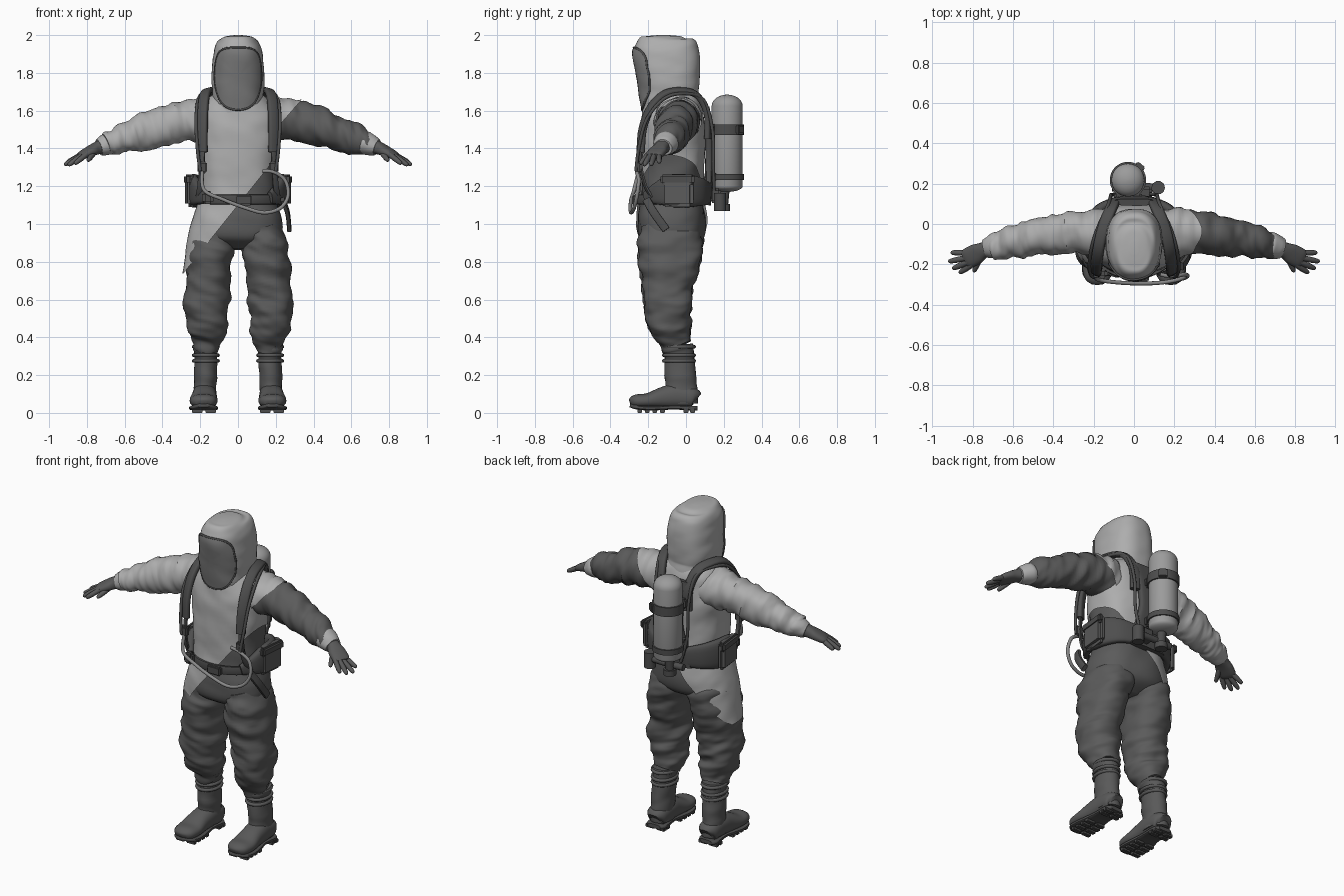
import bpy, bmesh, math
from mathutils import Vector, noise
from mathutils.bvhtree import BVHTree


def mat(name, v):
    m = bpy.data.materials.new(name)
    m.diffuse_color = (v, v, v, 1)
    return m


LIGHT = mat("light suit fabric", 0.42)
DARK = mat("dark suit fabric", 0.105)
VISOR = mat("visor grey", 0.2)
GEAR = mat("harness charcoal", 0.075)
RUBBER = mat("boot and glove rubber", 0.1)
TANK = mat("tank grey", 0.33)
HOSE = mat("hose grey", 0.25)


def finish(bm, name, m):
    bmesh.ops.recalc_face_normals(bm, faces=bm.faces)
    for f in bm.faces:
        f.smooth = True
    for e in bm.edges:
        if len(e.link_faces) == 2 and e.calc_face_angle() > math.radians(42):
            e.smooth = False
    me = bpy.data.meshes.new(name)
    bm.to_mesh(me)
    bm.free()
    ob = bpy.data.objects.new(name, me)
    me.materials.append(m)
    bpy.context.collection.objects.link(ob)
    return ob


def spline(pts, sub, closed=False):
    P = [Vector(p) for p in pts]
    n, out = len(P), []
    for i in range(n if closed else n - 1):
        g = lambda k: P[k % n] if closed else P[max(0, min(n - 1, k))]
        a, b, c, d = g(i - 1), g(i), g(i + 1), g(i + 2)
        for j in range(sub):
            t = j / sub
            out.append(0.5 * (2 * b + (c - a) * t + (2 * a - 5 * b + 4 * c - d) * t * t
                              + (3 * b - a - 3 * c + d) * t ** 3))
    return out if closed else out + [P[-1]]


def sweep(name, pts, m, ref=(0, 0, 1), n=32, sub=6, p=2.0, amp=0, freq=(7, 7, 16),
          grow=0, closed=False, cut=None):
    """Skin superellipse rings (x, y, z, half width, half depth along ref)."""
    R = spline(pts, sub, closed)
    C = [Vector(r[:3]) for r in R]
    bm, rings = bmesh.new(), []
    for i, r in enumerate(R):
        if closed:
            T = C[(i + 1) % len(C)] - C[i - 1]
        else:
            T = C[min(i + 1, len(C) - 1)] - C[max(i - 1, 0)]
        T.normalize()
        up = ref(C[i]) if callable(ref) else Vector(ref)
        A = up.cross(T).normalized()
        B = T.cross(A)
        ring = []
        for k in range(n):
            t = 2 * math.pi * k / n
            c, s = math.cos(t), math.sin(t)
            d = A * math.copysign(abs(c) ** (2 / p), c) * (r[3] + grow) \
                + B * math.copysign(abs(s) ** (2 / p), s) * (r[4] + grow)
            q = C[i] + d
            if amp:
                w = Vector((q.x * freq[0], q.y * freq[1], q.z * freq[2]))
                w.z += 1.5 * q.x * freq[0] * 0.4
                q += d.normalized() * amp * (noise.noise(w) + 0.4 * noise.noise(w * 2.1))
            ring.append(bm.verts.new(q))
        rings.append(ring)
    for i in range(len(rings) if closed else len(rings) - 1):
        a, b = rings[i], rings[(i + 1) % len(rings)]
        for k in range(n):
            bm.faces.new((a[k], a[(k + 1) % n], b[(k + 1) % n], b[k]))
    if not closed:
        bm.faces.new(rings[0])
        bm.faces.new(rings[-1])
    if cut:  # keep the side the normal points away from
        bmesh.ops.bisect_plane(bm, geom=bm.verts[:] + bm.edges[:] + bm.faces[:],
                               plane_co=cut[0], plane_no=cut[1], clear_outer=True)
    return finish(bm, name, m)


def tube(name, pts, r, m, **kw):
    return sweep(name, [(*p, r, r) for p in pts], m, n=10, **kw)


def box(name, c, size, m, bevel=0.01, rot=(0, 0, 0)):
    bm = bmesh.new()
    bmesh.ops.create_cube(bm, size=1)
    bmesh.ops.scale(bm, vec=size, verts=bm.verts)
    bmesh.ops.bevel(bm, geom=bm.edges[:], offset=bevel, segments=2, affect='EDGES')
    ob = finish(bm, name, m)
    ob.location, ob.rotation_euler = c, rot
    return ob


Y, Z = (0, 1, 0), (0, 0, 1)

# torso: dark overall body, then the light jacket cut along a diagonal hem
upper = [(0, -.075, 1.02, .235, .18), (0, -.075, 1.12, .205, .165), (0, -.075, 1.22, .195, .16),
         (0, -.075, 1.34, .2, .16), (0, -.07, 1.48, .215, .162), (0, -.068, 1.58, .205, .15),
         (0, -.07, 1.65, .16, .135), (0, -.07, 1.70, .10, .11)]
sweep("overall_body", [(0, -.08, .865, .06, .08), (0, -.078, .92, .215, .165)] + upper, DARK,
      Y, n=48, p=2.4, amp=.008, freq=(7, 7, 9))
sweep("jacket", [(0, -.085, .74, .285, .165), (0, -.08, .9, .26, .175)] + upper, LIGHT, Y, n=64,
      p=2.4, amp=.008, freq=(7, 7, 9), grow=.011, cut=((0, 0, 1.1), (1.25, 0, -1)))

# hood with visor laid onto its front
hood = sweep("hood", [(0, -.075, 1.56, .17, .155), (0, -.078, 1.62, .135, .155),
                      (0, -.088, 1.68, .134, .155), (0, -.09, 1.76, .14, .163),
                      (0, -.098, 1.86, .135, .172), (0, -.112, 1.93, .122, .17),
                      (0, -.118, 1.97, .103, .145), (0, -.118, 1.992, .07, .1),
                      (0, -.118, 2.0, .02, .03)], LIGHT, Y, n=64, p=2.5, amp=.004)
tree = BVHTree.FromPolygons([v.co for v in hood.data.vertices],
                            [f.vertices[:] for f in hood.data.polygons])
half = [(.075, 1.925), (.108, 1.885), (.12, 1.8), (.115, 1.72), (.09, 1.65), (.05, 1.615)]
outline = spline([(0, 1.932)] + half + [(0, 1.605)] + [(-x, z) for x, z in reversed(half)], 4, True)


def on_hood(x, z, lift):
    hit = tree.ray_cast(Vector((x, -1, z)), Vector((0, 1, 0)))
    return hit[0] + hit[1] * lift if hit[1].y < 0 else hit[0] - hit[1] * lift


bm = bmesh.new()
loops = [[bm.verts.new(on_hood(q[0] * f, 1.77 + (q[1] - 1.77) * f, .006)) for q in outline]
         for f in (1, .9, .75, .55, .3, .1)]
for a, b in zip(loops, loops[1:]):
    for k in range(len(a)):
        bm.faces.new((a[k - 1], a[k], b[k], b[k - 1]))
bm.faces.new(loops[-1])
finish(bm, "visor", VISOR)
tube("visor_rim", [on_hood(q[0], q[1], .003) for q in outline], .006, GEAR, ref=Y, sub=1, closed=True)

for s in (-1, 1):
    side = "left" if s > 0 else "right"
    mir = lambda pts: [(s * q[0], *q[1:]) for q in pts]

    # trouser legs with gathered folds
    sweep(side + "_trouser_leg", mir([
        (.115, -.08, .98, .10, .15), (.135, -.08, .90, .125, .168), (.152, -.088, .8, .122, .16),
        (.165, -.097, .68, .117, .138), (.17, -.097, .58, .119, .126), (.172, -.09, .5, .115, .118),
        (.166, -.075, .43, .1, .104), (.168, -.058, .38, .082, .088), (.17, -.045, .35, .07, .08)]),
        DARK, Y, n=48, sub=8, p=2.2, amp=.022, freq=(6, 6, 14))

    # boots
    sweep(side + "_boot_shaft", mir([
        (.17, -.042, .36, .068, .08), (.17, -.04, .34, .07, .084), (.17, -.036, .31, .062, .08),
        (.172, -.03, .2, .06, .082), (.175, -.025, .12, .06, .085), (.176, -.025, .05, .062, .085)]),
        RUBBER, Y, n=32, amp=.006)
    for z in (.35, .305, .275):
        ring = [(s * .17 + .064 * math.cos(t * math.pi / 8), -.037 + .08 * math.sin(t * math.pi / 8), z)
                for t in range(16)]
        tube(side + "_boot_fold", ring, .01, RUBBER, sub=1, closed=True)
    sweep(side + "_boot_foot", mir([
        (.176, .056, .07, .035, .035), (.176, .035, .08, .06, .055), (.177, -.05, .088, .065, .065),
        (.18, -.12, .08, .066, .058), (.182, -.2, .065, .074, .04), (.182, -.26, .062, .066, .036),
        (.182, -.288, .058, .045, .026), (.182, -.298, .055, .015, .012)]), RUBBER, Z, n=28, p=2.3)
    sweep(side + "_sole", mir([
        (.176, .06, .025, .04, .012), (.177, .03, .025, .062, .013), (.178, -.06, .03, .058, .012),
        (.18, -.12, .027, .066, .012), (.182, -.2, .025, .077, .012), (.182, -.26, .03, .068, .012),
        (.182, -.297, .04, .03, .01)]), GEAR, Z, n=24, p=4)
    for y in (.035, .0, -.125, -.165, -.205, -.245):
        for dx in (-.036, .036):
            box(side + "_tread", (s * .18 + dx, y, .011), (.055, .025, .022), GEAR, .003)

    # sleeves
    arm = mir([(.1, -.05, 1.545, .11, .115), (.2, -.045, 1.55, .112, .115),
               (.31, -.042, 1.54, .105, .106), (.42, -.055, 1.515, .1, .104),
               (.52, -.072, 1.48, .092, .09), (.6, -.09, 1.455, .084, .08),
               (.66, -.102, 1.435, .07, .066), (.7, -.112, 1.42, .06, .058)])
    fold = dict(n=40, sub=8, amp=.018, freq=(16, 7, 7))
    sweep(side + "_sleeve", arm, LIGHT if s < 0 else DARK, Z, **fold)
    if s > 0:
        sweep("left_shoulder_cape", arm, LIGHT, Z, grow=.008, cut=((.33, 0, 1.65), (1, 0, -.87)), **fold)
    sweep(side + "_cuff", mir([(.665, -.103, 1.434, .062, .06), (.68, -.106, 1.427, .066, .062),
                               (.715, -.116, 1.412, .056, .054), (.735, -.122, 1.405, .048, .045)]),
          LIGHT, Z, n=28, amp=.006)

    # gloves: palm, four fingers and a thumb
    sweep(side + "_palm", mir([(.70, -.115, 1.418, .042, .042), (.745, -.13, 1.402, .04, .034),
                               (.78, -.148, 1.386, .05, .028), (.82, -.168, 1.366, .05, .022),
                               (.838, -.177, 1.358, .04, .015)]), RUBBER, Z, n=24, p=2.4)
    for a, b in (((.80, -.2, 1.37), (.866, -.243, 1.318)), ((.82, -.188, 1.367), (.9, -.222, 1.31)),
                 ((.83, -.168, 1.363), (.92, -.186, 1.312)), ((.825, -.143, 1.368), (.908, -.142, 1.325)),
                 ((.755, -.15, 1.385), (.795, -.238, 1.335))):
        a, b = Vector((s * a[0], *a[1:])), Vector((s * b[0], *b[1:]))
        sweep(side + "_finger", [(*a.lerp(b, t), r, r) for t, r in
                                 ((0, .014), (.5, .0145), (.85, .012), (.97, .008), (1, .002))],
              RUBBER, Z, n=12, sub=3)

    # padded shoulder strap, its webbing and the pressure hose beside it
    out = lambda q: Vector((q.x * .5, q.y + .06, q.z - 1.42))
    path = [(.09, .115, 1.45), (.095, .112, 1.58), (.12, .06, 1.68), (.155, -.03, 1.705),
            (.175, -.12, 1.685), (.185, -.19, 1.61), (.188, -.23, 1.5), (.188, -.24, 1.38)]
    sweep(side + "_shoulder_strap", [(*q, .028, .016) for q in mir(path)], GEAR, out, n=16, p=3.5)
    low = [(.188, -.235, 1.4), (.192, -.24, 1.3), (.2, -.215, 1.2), (.21, -.18, 1.14)]
    sweep(side + "_strap_webbing", [(*q, .016, .007) for q in mir(low)], GEAR, out, n=12, p=4)
    box(side + "_strap_buckle", (s * .19, -.25, 1.3), (.05, .03, .06), GEAR, .008)
    tube(side + "_shoulder_hose", mir([
        (.07, .15, 1.14), (.11, .145, 1.3), (.115, .14, 1.5), (.13, .09, 1.66), (.18, -.02, 1.69),
        (.21, -.12, 1.66), (.222, -.21, 1.55), (.215, -.25, 1.4), (.2, -.265, 1.28)]), .009, GEAR, ref=out)

    # hip pad wrapping the waist
    sweep(side + "_hip_pad", mir([(.09, .115, 1.16, .02, .06), (.17, .075, 1.17, .025, .075),
                                  (.225, .0, 1.175, .028, .088), (.235, -.08, 1.175, .028, .086),
                                  (.215, -.15, 1.16, .025, .06), (.17, -.215, 1.14, .015, .03)]),
          GEAR, Z, n=20, p=3)
    box(side + "_hip_pouch", (s * .248, -.045, 1.175), (.05, .17, .17), DARK, .018, (0, 0, -s * .1))
    box(side + "_pouch_flap", (s * .262, -.045, 1.235), (.035, .18, .055), GEAR, .012, (0, 0, -s * .1))

# waist belt, buckle and hanging strap
belt = [(.225 * math.cos(t * math.pi / 12), -.075 + .19 * math.sin(t * math.pi / 12), 1.13, .009, .026)
        for t in range(24)]
sweep("waist_belt", belt, GEAR, Z, n=12, sub=3, p=4, closed=True)
box("belt_buckle", (.03, -.272, 1.125), (.09, .03, .055), GEAR, .008)
box("belt_regulator", (-.16, -.245, 1.14), (.06, .05, .07), GEAR, .015)
sweep("hanging_strap", [(.235, -.21, 1.13, .022, .012), (.262, -.17, 1.06, .022, .012),
                        (.272, -.105, .97, .022, .012)], GEAR, (1, 0, 0), n=12, p=4)

# looping air hose across the front
tube("front_air_hose", [(-.19, -.25, 1.28), (-.18, -.275, 1.18), (-.08, -.29, 1.13), (.04, -.295, 1.085),
                        (.14, -.29, 1.06), (.225, -.275, 1.085), (.265, -.26, 1.15), (.25, -.25, 1.23),
                        (.19, -.26, 1.275), (.13, -.25, 1.28)], .01, HOSE, ref=(.1, 1, .2))

# back plate and air tank
sweep("back_plate", [(0, .11, 1.1, .12, .022), (0, .118, 1.2, .1, .022), (0, .122, 1.35, .06, .02),
                     (0, .122, 1.5, .075, .02), (0, .108, 1.62, .1, .016)], GEAR, Y, n=20, p=4)
dome = [(math.sin(a * math.pi / 12), math.cos(a * math.pi / 12)) for a in range(7)]
tx, ty, tr = -.03, .218, .082
prof = [(tr * max(c, .05), 1.2 - .03 * s) for s, c in reversed(dome)] + \
       [(tr * max(c, .05), 1.625 + .06 * s) for s, c in dome]
sweep("air_tank", [(tx, ty, z, r, r) for r, z in prof], TANK, Y, n=40, sub=1)
for z, h in ((1.5, .028), (1.25, .016)):
    sweep("tank_band", [(tx, ty, z - h, tr + .008, tr + .008), (tx, ty, z + h, tr + .008, tr + .008)],
          GEAR, Y, n=40, sub=1)
    box("tank_bracket", (tx, .135, z), (.14, .05, .06), GEAR)
box("band_clasp", (tx + .06, ty + .068, 1.5), (.05, .025, .05), GEAR, .006, (0, 0, -.7))

# valve group under the tank
tube("valve_stem", [(tx, ty - .01, 1.2), (tx, ty - .015, 1.15), (tx, ty - .02, 1.1)], .026, GEAR, ref=Y)
tube("valve_manifold", [(-.11, .18, 1.125), (0, .185, 1.125), (.12, .18, 1.125)], .02, GEAR)
tube("valve_knob", [(.12, .18, 1.07), (.12, .18, 1.11), (.12, .18, 1.165)], .034, GEAR, ref=Y)
tube("valve_wheel", [(tx, .2, 1.07), (tx, .2, 1.085), (tx, .2, 1.105)], .036, GEAR, ref=Y)
box("regulator_block", (.05, .155, 1.15), (.08, .06, .08), GEAR, .012)
